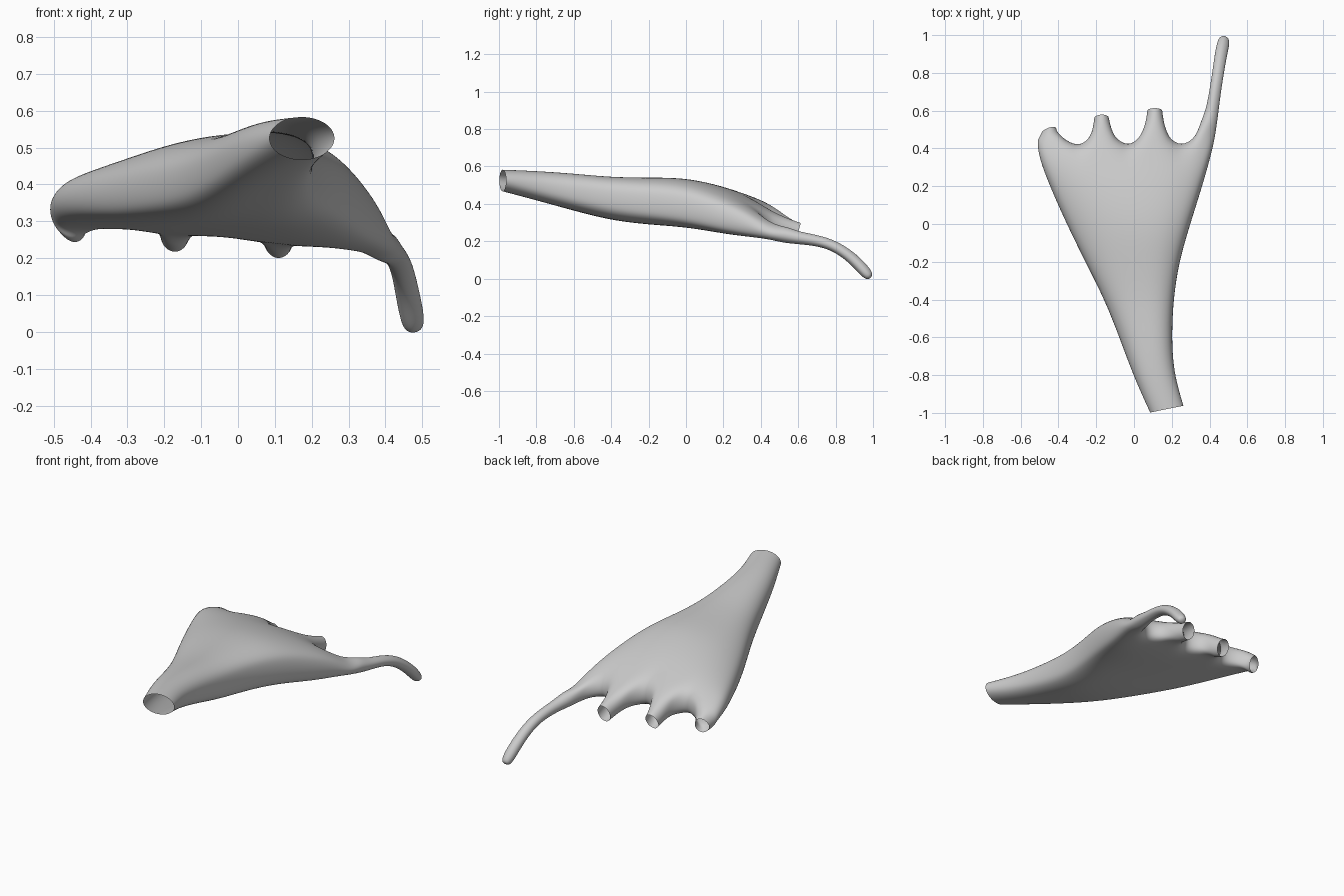
import bpy, bmesh
from math import cos, sin, pi, radians
from mathutils import Vector

if "Cube" in bpy.data.objects:
    bpy.data.objects.remove(bpy.data.objects["Cube"])

# body sections: y, x left, x right, mid height (left, centre, right), half thickness (left, centre, right)
ROWS = [
    (-.98, .085, .262, .525, .525, .525, .058, .058, .058),
    (-.80, .000, .21, .490, .498, .495, .078, .078, .078),
    (-.60, -.075, .20, .442, .463, .460, .09, .098, .098),
    (-.40, -.155, .21, .405, .426, .425, .098, .114, .114),
    (-.20, -.26, .24, .388, .413, .408, .096, .124, .122),
    (.00, -.36, .30, .370, .409, .385, .088, .129, .126),
    (.20, -.45, .365, .365, .380, .325, .080, .116, .115),
    (.34, -.505, .405, .358, .347, .283, .078, .093, .088),
    (.43, -.52, .43, .338, .325, .242, .074, .070, .054),
]
# columns where the fingers (3 each) and webs (1 each) sit on the last section
COLS = [-.50, -.44, -.36, -.29, -.235, -.17, -.10, -.03, .03, .11, .185, .25, .325, .375, .415]
GAPS = {3, 7, 11}
N = len(COLS)
# finger rings: centre, half width, half height
FINGERS = [
    [((-.452, .470, .306), .052, .060), ((-.447, .496, .289), .040, .052)],
    [((-.170, .515, .282), .050, .060), ((-.172, .560, .263), .042, .054)],
    [((.110, .535, .267), .052, .060), ((.110, .600, .249), .043, .055)],
    [((.392, .53, .235), .044, .048), ((.412, .60, .218), .034, .036),
     ((.427, .70, .205), .031, .032), ((.443, .80, .175), .031, .031),
     ((.458, .90, .103), .033, .033), ((.473, .968, .026), .034, .034)],
]


def quad3(a, b, c, s):
    """Parabola through a, b, c at s = -1, 0, 1."""
    return b + (c - a) / 2 * s + ((a + c) / 2 - b) * s * s


bm = bmesh.new()
rows = []
last = len(ROWS) - 1
for k, (y, xl, xr, a, b, c, ha, hb, hc) in enumerate(ROWS):
    t = k / last
    cx, w = (xl + xr) / 2, (xr - xl) / 2
    p = 2 + min(1.7, 2.6 * t)
    top, bot = [], []
    skew = .03 * max(0, 1 - 2 * t)

    def vert(s, sign):
        h = quad3(ha, hb, hc, s) * max(0, 1 - abs(s) ** p) ** (1 / p)
        return bm.verts.new((cx + w * s, y + skew * s * .6, quad3(a, b, c, s) + sign * h))

    for i in range(N):
        s_end = (COLS[i] + .045) / .475
        s = (1 - t) * -cos(pi * (i + 1) / (N + 1)) + t * s_end
        for lst, sign in ((top, 1), (bot, -1)):
            v = vert(s, sign)
            if k == last:
                m = quad3(a, b, c, s) - .005
                if i in GAPS:                         # thin, set-back web
                    v.co.z = m + (v.co.z - m) * .75
                    v.co.y -= .016
                else:                                 # finger roots step forward
                    v.co.y += .015 if i in (0, 1, 2) else .028
                    v.co.z -= .008
                    v.co.z = m + (v.co.z - m) * .93
            lst.append(v)
    rows.append((top, bot, vert(-1, 0), vert(1, 0)))

# body skin
for r0, r1 in zip(rows, rows[1:]):
    l0 = [r0[2]] + r0[0] + [r0[3]] + r0[1][::-1]
    l1 = [r1[2]] + r1[0] + [r1[3]] + r1[1][::-1]
    n = len(l0)
    for i in range(n):
        bm.faces.new((l0[i], l0[(i + 1) % n], l1[(i + 1) % n], l1[i]))

# webs between the fingers
top, bot, left, right = rows[-1]
for g in GAPS:
    for i in (g - 1, g):
        bm.faces.new((top[i], top[i + 1], bot[i + 1], bot[i]))

# fingers: three open stubs and one long closed finger
for f, rings in enumerate(FINGERS):
    i = f * 4
    prev = top[i:i + 3]
    angles = [150, 90, 30]
    if f == 3:
        prev.append(right)
        angles.append(0)
    prev += bot[i:i + 3][::-1]
    angles += [-30, -90, -150]
    if f == 0:
        prev.append(left)
        angles.append(180)
    pts = [Vector(r[0]) for r in rings]
    for j, (c, rx, rz) in enumerate(rings):
        ax = (pts[min(j + 1, len(pts) - 1)] - pts[max(j - 1, 0)]).normalized()
        if f == 0:
            ax = Vector((-.3, .9, -.3)).normalized()
        side = ax.cross(Vector((0, 0, 1))).normalized()
        up = side.cross(ax).normalized()
        ring = [bm.verts.new(pts[j] + side * rx * 1.1 * cos(radians(d)) + up * rz * 1.1 * sin(radians(d)))
                for d in angles]
        n = len(ring)
        for q in range(n):
            bm.faces.new((prev[q], prev[(q + 1) % n], ring[(q + 1) % n], ring[q]))
        prev = ring
    if f == 3:
        tip = [bm.verts.new(v.co.lerp(pts[-1], .45) + ax * .03) for v in prev]
        for q in range(n):
            bm.faces.new((prev[q], prev[(q + 1) % n], tip[(q + 1) % n], tip[q]))
        bm.faces.new(tip)

bmesh.ops.recalc_face_normals(bm, faces=bm.faces)
for face in bm.faces:
    face.smooth = True
mesh = bpy.data.meshes.new("webbed_hand")
bm.to_mesh(mesh)
bm.free()
hand = bpy.data.objects.new("webbed_hand", mesh)
bpy.context.collection.objects.link(hand)
sub = hand.modifiers.new("smooth", 'SUBSURF')
sub.levels = sub.render_levels = 3
